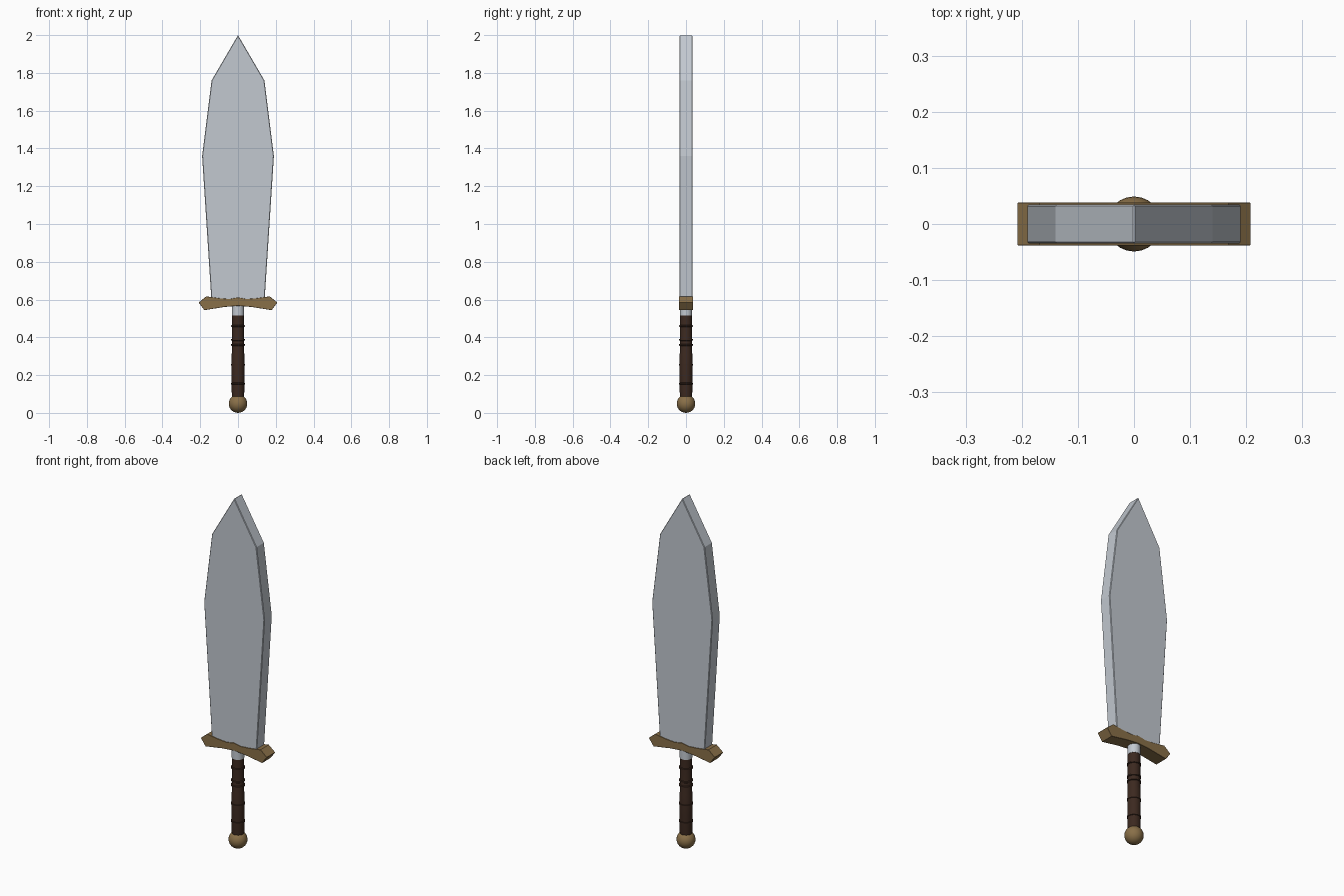
import bpy, bmesh, math

if "Cube" in bpy.data.objects:
    bpy.data.objects.remove(bpy.data.objects["Cube"])

def material(name, color):
    m = bpy.data.materials.new(name)
    m.diffuse_color = (*color, 1)
    m.use_nodes = True
    m.node_tree.nodes["Principled BSDF"].inputs["Base Color"].default_value = m.diffuse_color
    return m

STEEL = material("steel", (0.54, 0.58, 0.63))
BRASS = material("brass", (0.25, 0.16, 0.065))
LEATHER = material("leather", (0.045, 0.022, 0.014))

def finish(name, bm, mat):
    bmesh.ops.recalc_face_normals(bm, faces=bm.faces)
    mesh = bpy.data.meshes.new(name)
    bm.to_mesh(mesh)
    bm.free()
    obj = bpy.data.objects.new(name, mesh)
    bpy.context.collection.objects.link(obj)
    mesh.materials.append(mat)
    return obj

def slab(name, half, depth, mat, bevel):
    """Mirror a half outline in x, extrude it through y, and bevel the rims."""
    outline = half + [(-x, z) for x, z in reversed(half) if x > 0]
    bm = bmesh.new()
    face = bm.faces.new([bm.verts.new((x, -depth, z)) for x, z in outline])
    ext = bmesh.ops.extrude_face_region(bm, geom=[face])
    verts = [v for v in ext["geom"] if isinstance(v, bmesh.types.BMVert)]
    bmesh.ops.translate(bm, verts=verts, vec=(0, 2 * depth, 0))
    obj = finish(name, bm, mat)
    mod = obj.modifiers.new("bevel", "BEVEL")
    mod.width = bevel
    mod.segments = 1
    mod.limit_method = 'ANGLE'
    mod.angle_limit = math.radians(80)
    return obj

def lathe(name, profile, mat, sides=20):
    """Turn a (radius, z) profile around the z axis."""
    bm = bmesh.new()
    rings = [[bm.verts.new((r * math.cos(2 * math.pi * i / sides),
                            r * math.sin(2 * math.pi * i / sides), z))
              for i in range(sides)] for r, z in profile]
    for a, b in zip(rings, rings[1:]):
        for i in range(sides):
            j = (i + 1) % sides
            bm.faces.new((a[i], a[j], b[j], b[i]))
    bm.faces.new(rings[0])
    bm.faces.new(rings[-1])
    obj = finish(name, bm, mat)
    smooth(obj)
    return obj

def smooth(obj):
    bpy.ops.object.select_all(action='DESELECT')
    obj.select_set(True)
    bpy.context.view_layer.objects.active = obj
    bpy.ops.object.shade_smooth_by_angle(angle=math.radians(35))

# leaf-shaped blade
slab("blade", [(0.14, 0.585), (0.19, 1.36), (0.14, 1.76), (0, 2.0)],
     0.035, STEEL, 0.003)

# crossguard with flared, pointed ends
slab("crossguard", [(0, 0.567), (0.07, 0.561), (0.178, 0.544), (0.208, 0.584),
                    (0.168, 0.617), (0.10, 0.607), (0.045, 0.603), (0, 0.611)],
     0.038, BRASS, 0.001)

# steel collar under the guard
lathe("collar", [(0.033, 0.515), (0.033, 0.59)], STEEL)

# leather grip, slightly thicker at the lower half
lathe("grip", [(0.031, 0.07), (0.033, 0.10), (0.034, 0.20), (0.034, 0.31),
               (0.032, 0.32), (0.032, 0.525)], LEATHER)

# raised binding rings on the grip
for n, z in enumerate((0.155, 0.255, 0.36, 0.387, 0.46)):
    lathe(f"grip_ring_{n + 1}", [(0.031, z - 0.006), (0.0365, z - 0.003),
                                 (0.0365, z + 0.003), (0.031, z + 0.006)], LEATHER)

# round pommel
bm = bmesh.new()
bmesh.ops.create_uvsphere(bm, u_segments=24, v_segments=14, radius=0.049)
bmesh.ops.translate(bm, verts=bm.verts, vec=(0, 0, 0.049))
smooth(finish("pommel", bm, BRASS))
